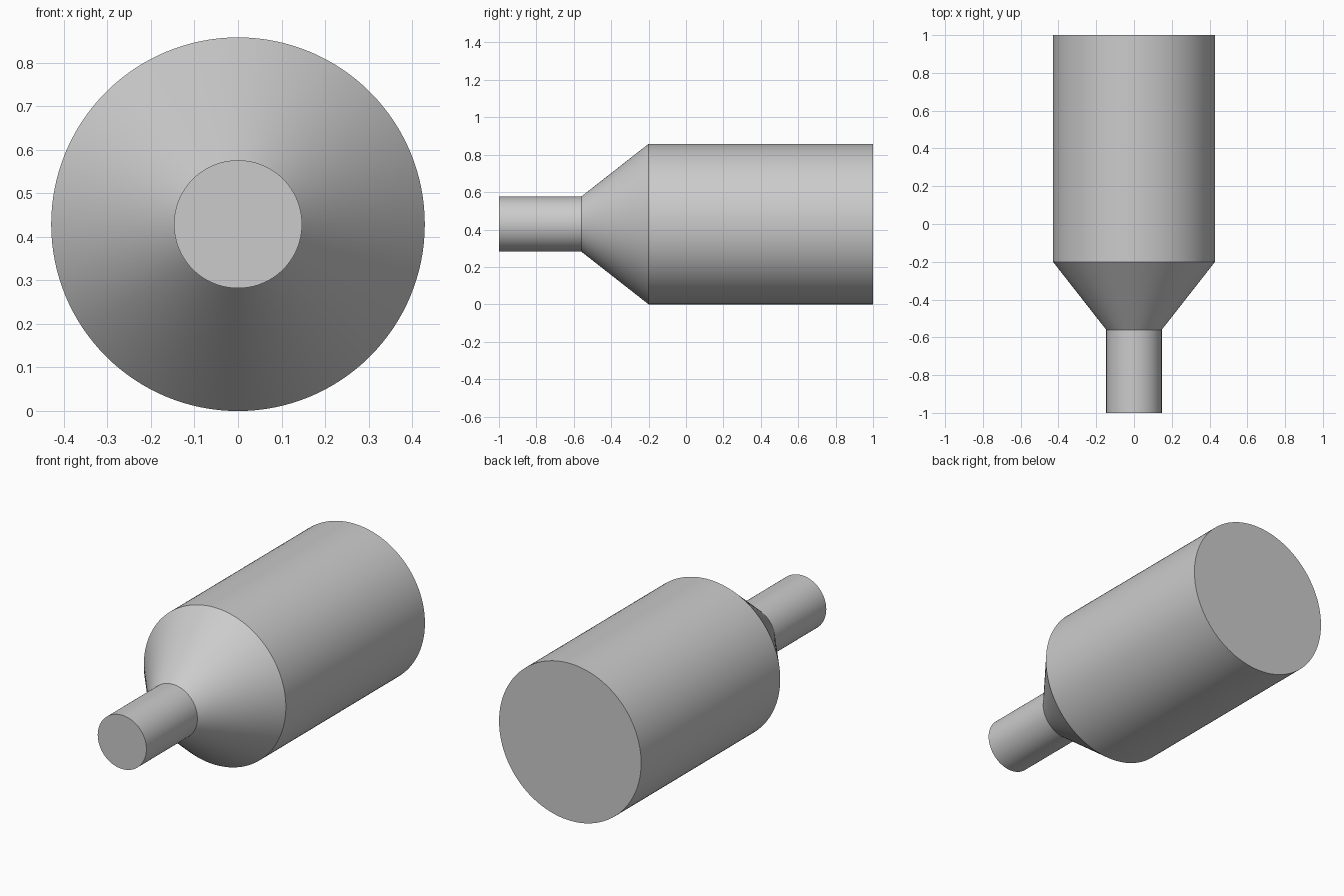
import bpy, bmesh, math
from mathutils import Matrix, Vector

if "Cube" in bpy.data.objects:
    bpy.data.objects.remove(bpy.data.objects["Cube"])

RADIUS = 0.429
SIDES = 128

# Profile of the turned body: (radius, y) from front cap to back cap
profile = [(0.147, -1.0), (0.147, -0.56), (RADIUS, -0.2), (RADIUS, 1.0)]

bm = bmesh.new()
rings = []
for r, y in profile:
    rings.append([bm.verts.new((r * math.sin(2 * math.pi * i / SIDES), y,
                                RADIUS + r * math.cos(2 * math.pi * i / SIDES)))
                  for i in range(SIDES)])

# Side walls: neck, cone shoulder and barrel
for a, b in zip(rings, rings[1:]):
    for i in range(SIDES):
        j = (i + 1) % SIDES
        bm.faces.new((a[i], a[j], b[j], b[i]))

# Flat end caps
bm.faces.new(rings[0])
bm.faces.new(rings[-1])
bmesh.ops.recalc_face_normals(bm, faces=bm.faces)

mesh = bpy.data.meshes.new("stepped_body")
bm.to_mesh(mesh)
bm.free()
body = bpy.data.objects.new("stepped_body", mesh)
bpy.context.collection.objects.link(body)

# Smooth walls with sharp rims
bpy.context.view_layer.objects.active = body
body.select_set(True)
bpy.ops.object.shade_smooth_by_angle(angle=math.radians(30))
